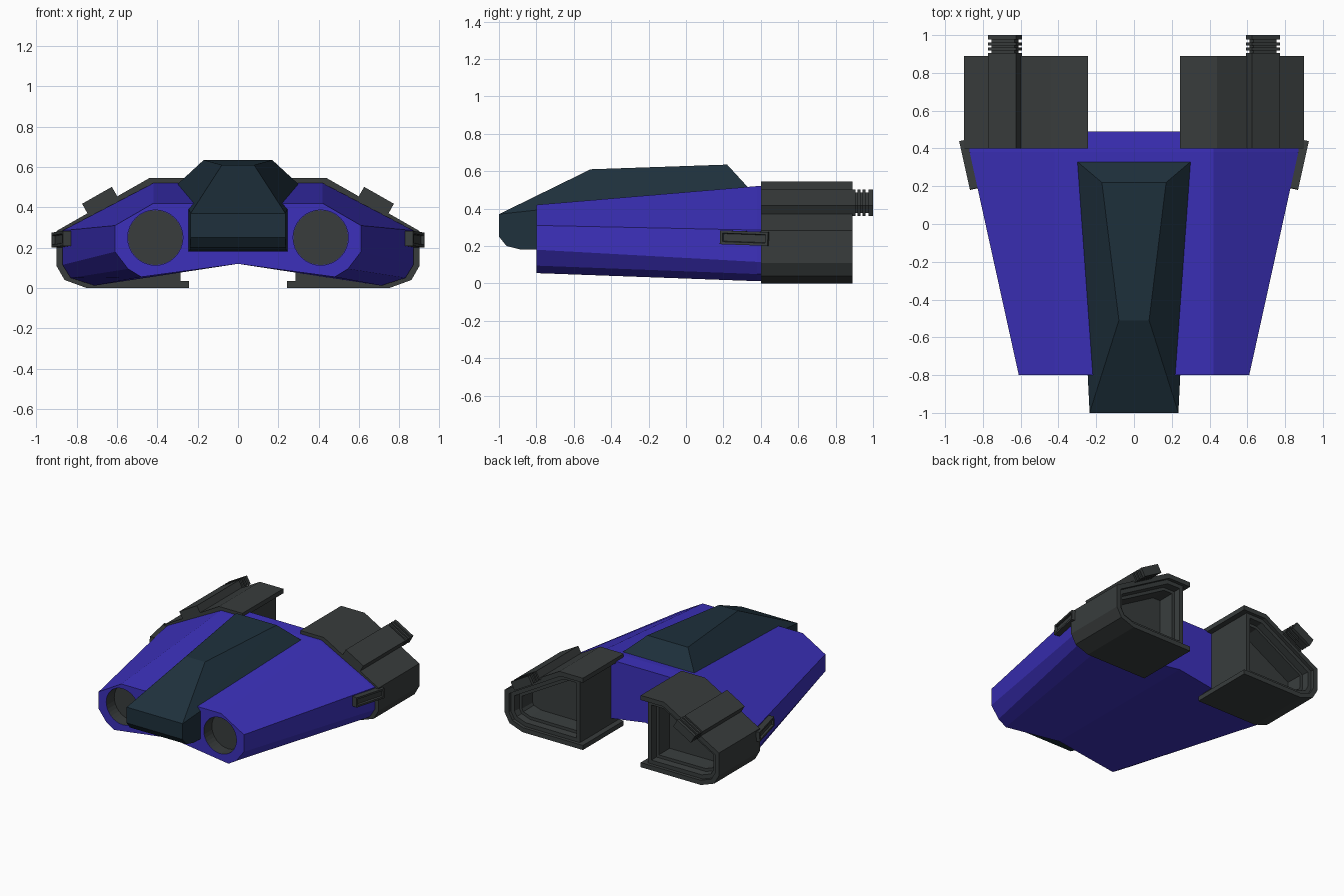
import bpy, bmesh
from math import radians, cos, sin, pi
from mathutils import Matrix, Vector

if "Cube" in bpy.data.objects:
    bpy.data.objects.remove(bpy.data.objects["Cube"])


def material(name, rgb):
    m = bpy.data.materials.new(name)
    m.diffuse_color = (*rgb, 1)
    m.use_nodes = True
    m.node_tree.nodes["Principled BSDF"].inputs["Base Color"].default_value = m.diffuse_color
    return m


PAINT = material("purple_paint", (0.045, 0.03, 0.5))
GLASS = material("dark_glass", (0.013, 0.03, 0.045))
METAL = material("dark_metal", (0.04, 0.046, 0.046))


def finish(name, bm, mat, mirror=False, recalc=True):
    if recalc:
        bmesh.ops.recalc_face_normals(bm, faces=bm.faces)
    me = bpy.data.meshes.new(name)
    bm.to_mesh(me)
    bm.free()
    ob = bpy.data.objects.new(name, me)
    bpy.context.collection.objects.link(ob)
    if mat:
        me.materials.append(mat)
    if mirror:
        ob.modifiers.new("mirror", 'MIRROR')
    return ob


def loft(sections):
    """Closed solid through (y, [(x, z)...]) cross-sections."""
    bm = bmesh.new()
    rings = [[bm.verts.new((x, y, z)) for x, z in pts] for y, pts in sections]
    n = len(rings[0])
    for a, b in zip(rings, rings[1:]):
        for i in range(n):
            j = (i + 1) % n
            bm.faces.new((a[i], a[j], b[j], b[i]))
    bm.faces.new(rings[0])
    bm.faces.new(rings[-1])
    bmesh.ops.recalc_face_normals(bm, faces=bm.faces)
    return bm


def recess(bm, direction, steps):
    """Inset the face pointing most along direction, step by step."""
    bm.normal_update()
    d = Vector(direction)
    face = max(bm.faces, key=lambda f: f.normal.dot(d))
    for thickness, depth in steps:
        bmesh.ops.inset_individual(bm, faces=[face], thickness=thickness, depth=depth,
                                   use_even_offset=True)


def both(half):
    """Complete a half section that starts and ends on the centre line."""
    return half + [(-x, z) for x, z in reversed(half[1:-1])]


def circle(cx, cz, r, n=32):
    return [(cx + r * cos(2 * pi * i / n), cz + r * sin(2 * pi * i / n)) for i in range(n)]


# Hull
nose = both([(0, .42), (.42, .42), (.61, .31), (.61, .18), (.545, .095), (.48, .055), (0, .12)])
tail = both([(0, .52), (.42, .52), (.87, .285), (.87, .115), (.83, .05), (.71, .012), (0, .12)])
hull = finish("hull", loft([(-.8, nose), (.38, tail), (.49, tail)]), PAINT)

# Round intakes cut into the hull front
cutter = finish("intake_cutter", loft([(-.9, circle(.41, .25, .137)), (-.7, circle(.41, .25, .137))]),
                None, mirror=True)
cutter.hide_render = True
cutter.hide_viewport = True
cut = hull.modifiers.new("intakes", 'BOOLEAN')
cut.object = cutter
cut.solver = 'EXACT'

# Intake cups lining the holes
bm = loft([(-.799, circle(.41, .25, .136)), (-.705, circle(.41, .25, .136))])
bm.normal_update()
bmesh.ops.delete(bm, geom=[f for f in bm.faces if f.normal.y < -.9], context='FACES')
bmesh.ops.reverse_faces(bm, faces=bm.faces)
finish("intake_cup", bm, METAL, mirror=True, recalc=False)

# Cockpit: faceted canopy and nose as one convex body
bm = bmesh.new()
for x, y, z in [(.235, -1, .37), (.235, -1, .25), (.237, -.96, .2), (.241, -.88, .18),
                (.247, -.76, .18), (.30, .33, .515), (.08, -.51, .61), (.17, .22, .635)]:
    for s in (1, -1):
        bm.verts.new((s * x, y, z))
bmesh.ops.convex_hull(bm, input=bm.verts)
bmesh.ops.dissolve_limit(bm, angle_limit=radians(.5), verts=bm.verts, edges=bm.edges)
finish("cockpit", bm, GLASS)

# Engine shell: C-shaped cowl open toward the centre
outer = [(.243, .545), (.44, .545), (.90, .283), (.90, .11), (.86, .04), (.75, 0), (.243, 0)]
inner = [(.243, .51), (.43, .51), (.865, .262), (.865, .12), (.835, .067), (.745, .035), (.243, .035)]
shell = outer + inner[::-1]
finish("engine_cowl", loft([(.4, shell), (.89, shell)]), METAL, mirror=True)

# Engine core with stepped exhaust opening
core = [(.285, .512)] + [(x, z) for x, z in inner[1:-1]] + [(.285, .033)]
bm = loft([(.4, core), (.865, core)])
recess(bm, (0, 1, 0), [(.03, 0), (.006, -.05), (.022, 0), (.006, -.12)])
finish("engine_core", bm, METAL, mirror=True)


def tilted_box(bm, y0, y1, w, h):
    """Box lying on the sloping engine top."""
    mat = (Matrix.Translation((.683, (y0 + y1) / 2, .431)) @ Matrix.Rotation(radians(29.7), 4, 'Y')
           @ Matrix.Diagonal((w, y1 - y0, h, 1)))
    bmesh.ops.create_cube(bm, size=1, matrix=mat)


# Exhaust pack on each engine, ending in ribs
bm = bmesh.new()
tilted_box(bm, .4, .905, .17, .066)
tilted_box(bm, .9, .995, .14, .045)
for y in (.918, .945, .977):
    tilted_box(bm, y, y + (.023 if y > .95 else .016), .17, .066)
finish("exhaust_pack", bm, METAL, mirror=True)

# Side thruster blocks with framed recess
bm = bmesh.new()
bmesh.ops.create_cube(bm, size=1, matrix=Matrix.Diagonal((.08, .262, .074, 1)))
recess(bm, (1, 0, 0), [(.014, 0), (.003, -.015)])
bm.transform(Matrix.Translation((.858, .318, .242)) @ Matrix.Rotation(radians(-12.5), 4, 'Z')
             @ Matrix.Rotation(radians(-2), 4, 'X'))
finish("side_thruster", bm, METAL, mirror=True)
